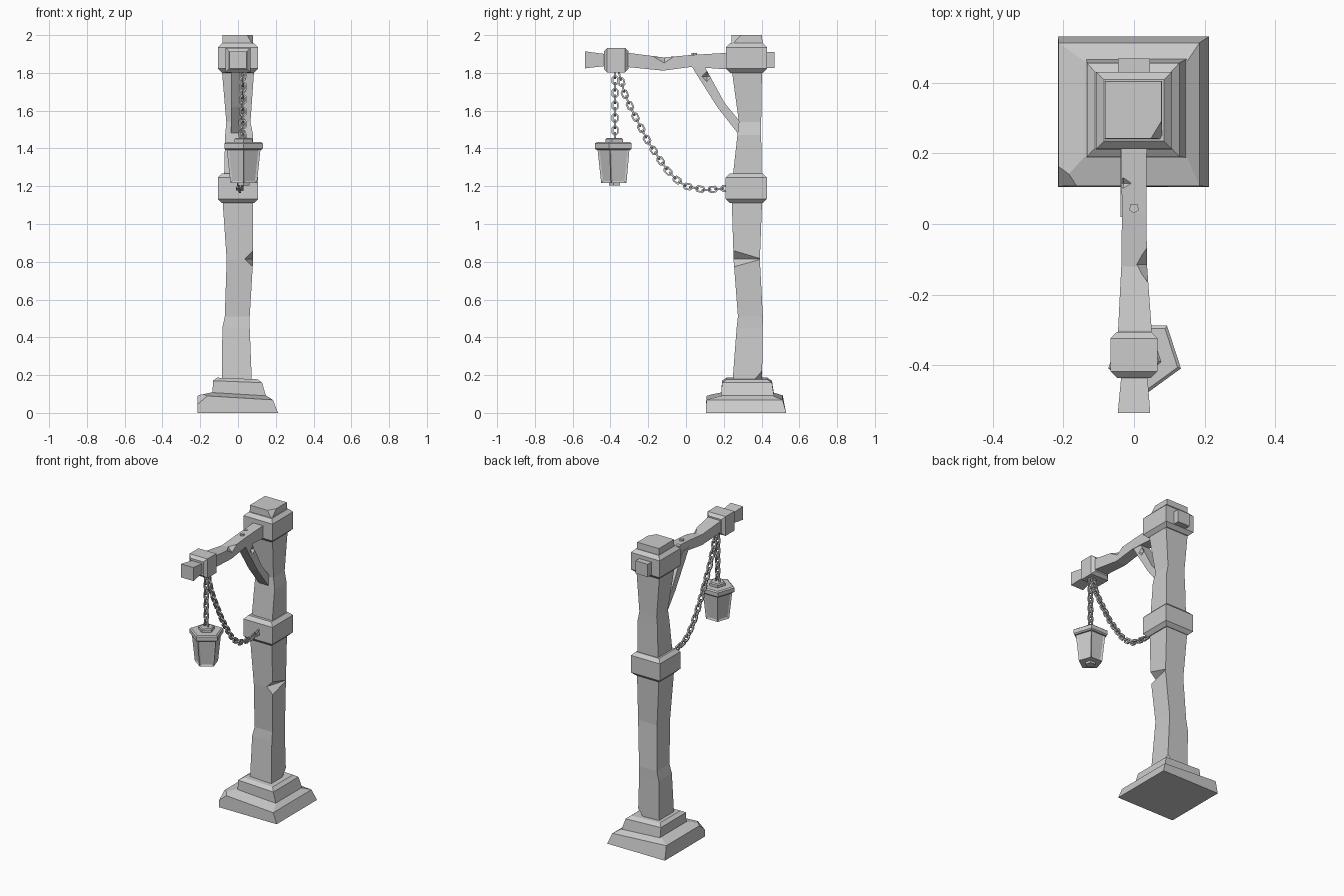
import bpy, bmesh, math
from mathutils import Vector, Matrix

if "Cube" in bpy.data.objects:
    bpy.data.objects.remove(bpy.data.objects["Cube"])

stone = bpy.data.materials.new("light_grey")
stone.use_nodes = True
GREY = (0.6, 0.6, 0.6, 1)
stone.diffuse_color = GREY
stone.node_tree.nodes["Principled BSDF"].inputs["Base Color"].default_value = GREY


def finish(name, bm):
    bmesh.ops.recalc_face_normals(bm, faces=bm.faces)
    mesh = bpy.data.meshes.new(name)
    bm.to_mesh(mesh)
    bm.free()
    mesh.materials.append(stone)
    obj = bpy.data.objects.new(name, mesh)
    bpy.context.collection.objects.link(obj)
    return obj


def skin(bm, rings):
    """Join matching point rings into a capped solid."""
    loops = [[bm.verts.new(p) for p in ring] for ring in rings]
    n = len(loops[0])
    for lo, hi in zip(loops, loops[1:]):
        for i in range(n):
            j = (i + 1) % n
            bm.faces.new((lo[i], lo[j], hi[j], hi[i]))
    bm.faces.new(loops[0][::-1])
    bm.faces.new(loops[-1])


def loft(name, sections, axis="z", chip=None, tilt=0):
    """Sections are (position, a0, a1, b0, b1) rectangles along an axis."""
    rings = []
    for t, a0, a1, b0, b1 in sections:
        corners = [(a0, b0), (a1, b0), (a1, b1), (a0, b1)]
        if axis == "z":
            rings.append([(a, b, t - (tilt * a if t > 0 else 0)) for a, b in corners])
        else:
            rings.append([(a, t, b) for a, b in corners])
    bm = bmesh.new()
    skin(bm, rings)
    if chip:
        geom = bm.verts[:] + bm.edges[:] + bm.faces[:]
        cut = bmesh.ops.bisect_plane(bm, geom=geom, plane_co=chip[0], plane_no=chip[1], clear_outer=True)
        edges = [e for e in cut["geom_cut"] if isinstance(e, bmesh.types.BMEdge)]
        bmesh.ops.holes_fill(bm, edges=edges)
    return finish(name, bm)


def collar(name, lo, hi, rect, chamfer, axis="z"):
    a0, a1, b0, b1 = rect
    c = chamfer
    small = (a0 + c, a1 - c, b0 + c, b1 - c)
    return loft(name, [(lo, *small), (lo + c, *rect), (hi - c, *rect), (hi, *small)], axis)


def notch(obj, centre, size):
    """Carve a chipped wedge with an octahedral cutter."""
    bm = bmesh.new()
    bmesh.ops.create_uvsphere(bm, u_segments=4, v_segments=2, radius=1)
    bmesh.ops.scale(bm, vec=size, verts=bm.verts)
    bmesh.ops.translate(bm, vec=centre, verts=bm.verts)
    cutter = finish("notch_cutter", bm)
    cutter.hide_render = True
    mod = obj.modifiers.new("notch", "BOOLEAN")
    mod.operation, mod.solver, mod.object = "DIFFERENCE", "EXACT", cutter
    bpy.context.view_layer.objects.active = obj
    bpy.ops.object.modifier_apply(modifier=mod.name)
    bpy.data.objects.remove(cutter)


# Stepped plinth
loft("plinth_lower", [(0, -.215, .212, .105, .53), (.08, -.213, .185, .108, .512),
                      (.1, -.14, .15, .19, .46)], tilt=.06,
     chip=((-.19, .13, .085), (-1, -1, 1.2)))
loft("plinth_upper", [(.07, -.135, .155, .187, .47), (.165, -.133, .128, .19, .455),
                      (.182, -.11, .105, .215, .43)], tilt=.04)

# Crooked post, with its notch and cap
post = loft("post", [(.12, -.085, .075, .243, .402), (.45, -.083, .062, .268, .406),
                     (.51, -.07, .062, .275, .407), (.81, -.06, .08, .252, .391),
                     (1.1, -.08, .08, .243, .402), (1.27, -.073, .078, .25, .4),
                     (1.47, -.068, .08, .272, .398), (1.54, -.062, .066, .28, .398),
                     (1.81, -.085, .085, .243, .402), (1.9, -.085, .085, .243, .402)],
            chip=((.07, .385, .2), (1, 1, -.8)))
notch(post, (.08, .25, .815), (.045, .15, .045))
loft("post_cap", [(1.93, -.082, .08, .24, .405), (2, -.082, .078, .242, .403)],
     chip=((.065, .27, 2), (1, -.6, .6)))
collar("collar_middle", 1.11, 1.268, (-.107, .107, .21, .428), .022)
collar("collar_top", 1.8, 1.957, (-.107, .107, .212, .43), .022)

# Crossbeam and its end band
beam = loft("crossbeam", [(-.535, -.046, .046, 1.824, 1.914), (-.43, -.036, .038, 1.836, 1.9),
                          (-.3, -.045, .05, 1.83, 1.905), (-.12, -.036, .037, 1.812, 1.882),
                          (.03, -.034, .035, 1.832, 1.895), (.2, -.036, .036, 1.82, 1.905),
                          (.38, -.045, .045, 1.825, 1.91), (.468, -.045, .045, 1.825, 1.91)], "y")
notch(beam, (.04, -.115, 1.885), (.035, .055, .036))
notch(beam, (-.03, .115, 1.905), (.03, .02, .02))
collar("beam_band", -.435, -.305, (-.066, .066, 1.803, 1.932), .018, "y")

# Bent brace under the beam
bm = bmesh.new()
skin(bm, [[(-.038, y0, z0), (.032, y0, z0), (.032, y1, z1), (-.038, y1, z1)]
          for y0, z0, y1, z1 in [(.02, 1.85, .09, 1.85), (.165, 1.62, .205, 1.64),
                                 (.29, 1.46, .3, 1.525)]])
brace = finish("brace", bm)
notch(brace, (.035, .11, 1.78), (.025, .03, .03))


def five_ring(r, z, x=.03, y=-.375):
    return [(x + r * math.sin(k * math.tau / 5), y - r * math.cos(k * math.tau / 5), z) for k in range(5)]


# Wooden peg on the beam
bm = bmesh.new()
skin(bm, [five_ring(.015, z, 0, .045) for z in (1.88, 1.906)])
finish("peg", bm)

# Five-sided lantern: foot, panelled body, rim and cap
for name, rings in {
    "lantern_foot": [(.032, 1.203), (.032, 1.225)],
    "lantern_body": [(.074, 1.217), (.094, 1.4)],
    "lantern_rim": [(.1, 1.393), (.108, 1.4), (.108, 1.426), (.098, 1.433)],
    "lantern_cap": [(.05, 1.428), (.05, 1.45), (.042, 1.456)],
}.items():
    bm = bmesh.new()
    skin(bm, [five_ring(r, z) for r, z in rings])
    if name == "lantern_body":
        bmesh.ops.recalc_face_normals(bm, faces=bm.faces)
        sides = [f for f in bm.faces if len(f.verts) == 4]
        bmesh.ops.inset_individual(bm, faces=sides, thickness=.014, depth=-.006)
    finish(name, bm)


def chain(name, points, pitch):
    """Stadium-shaped links, alternately turned, spaced along a path."""
    pts = [Vector(p) for p in points]
    lengths = [(b - a).length for a, b in zip(pts, pts[1:])]
    count = round(sum(lengths) / pitch)
    bm = bmesh.new()
    for k in range(count):
        d, seg = (k + .5) * sum(lengths) / count, 0
        while d > lengths[seg]:
            d -= lengths[seg]
            seg += 1
        along = (pts[seg + 1] - pts[seg]).normalized()
        pos = pts[seg] + along * d
        side = Vector((1, 0, 0))
        side = (side - along * side.dot(along)).normalized()
        normal = along.cross(side)
        if k % 2:
            side, normal = normal, -side
        frame = Matrix((side, along, normal)).transposed()
        loops = []
        for i in range(8):
            u = (i + .5) * math.tau / 8
            out = Vector((math.cos(u), math.sin(u), 0))
            mid = Vector((.015 * out.x, .015 * out.y + math.copysign(.007, out.y), 0))
            loops.append([bm.verts.new(pos + frame @ (mid + .007 * (out * math.cos(v) + Vector((0, 0, math.sin(v))))))
                          for v in (math.tau * (j + .5) / 4 for j in range(4))])
        for i in range(8):
            for j in range(4):
                a, b = loops[i], loops[(i + 1) % 8]
                m = (j + 1) % 4
                bm.faces.new((a[j], b[j], b[m], a[m]))
    return finish(name, bm)


chain("lantern_chain", [(.028, -.375, 1.81), (.028, -.375, 1.445)], .033)
chain("hanging_chain", [(.025, -.355, 1.8), (.025, -.325, 1.69), (.023, -.285, 1.6), (.021, -.2, 1.435),
                        (.018, -.145, 1.35), (.016, -.095, 1.28), (.014, -.05, 1.235), (.012, 0, 1.2),
                        (.01, .1, 1.18), (.008, .225, 1.19)], .033)
